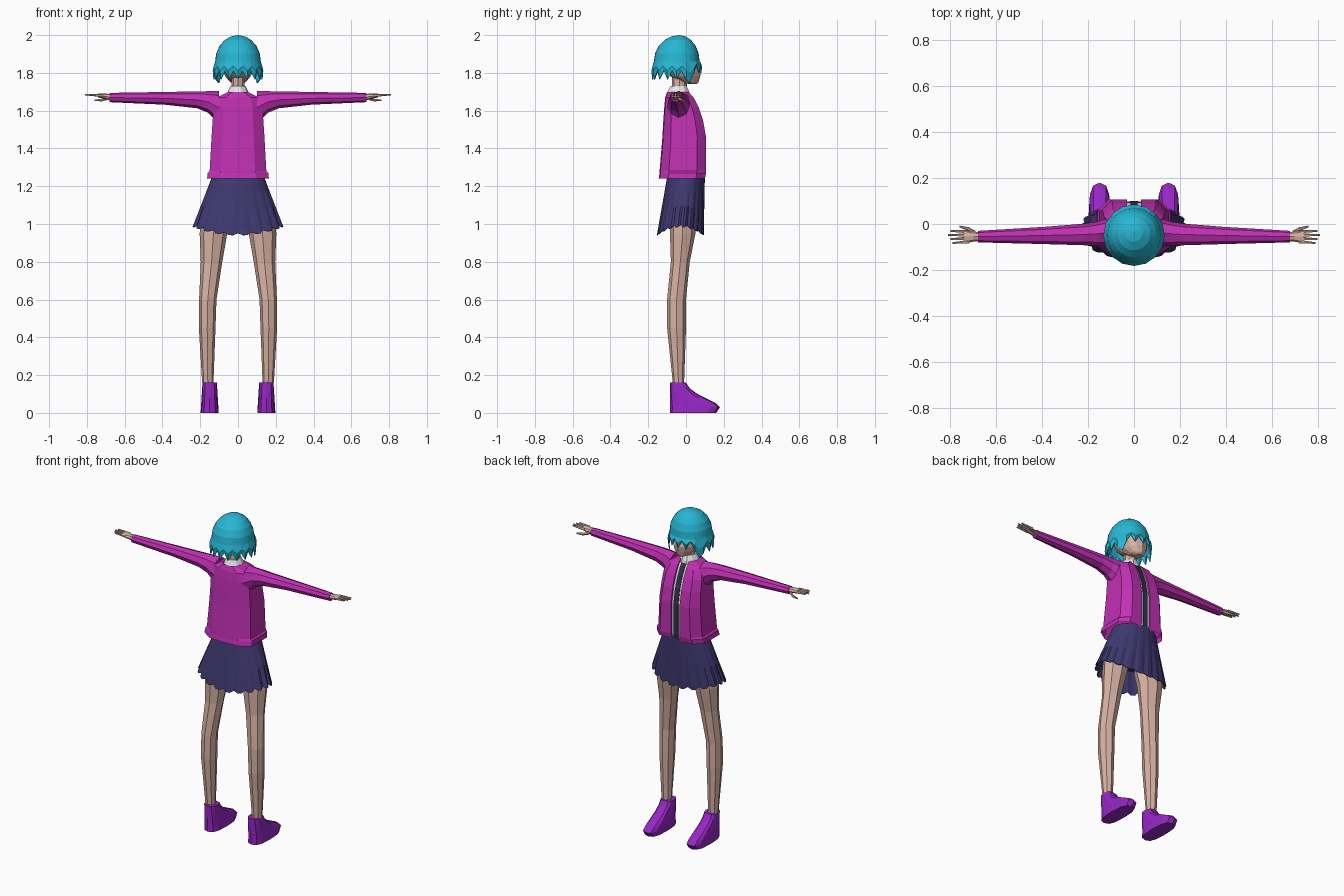
import bpy, bmesh
from math import sin, cos, pi, exp, copysign

default_cube = bpy.data.objects.get("Cube")
if default_cube:
    bpy.data.objects.remove(default_cube, do_unlink=True)


def material(name, red, green, blue):
    mat = bpy.data.materials.new(name)
    mat.use_nodes = True
    colour = (red, green, blue, 1)
    mat.diffuse_color = colour
    mat.node_tree.nodes["Principled BSDF"].inputs["Base Color"].default_value = colour
    return mat


SKIN = material("skin", .68, .44, .36)
HAIR = material("turquoise hair", .02, .47, .65)
JACKET = material("magenta knit", .53, .03, .45)
SKIRT = material("navy skirt", .05, .04, .16)
SHOE = material("purple shoe", .31, .02, .56)
WHITE = material("white shirt", .8, .8, .8)
TIE = material("dark tie", .03, .03, .07)


def loft(name, rings, mat, caps=True, closed=True, mirror=False, thick=0):
    """Skin a list of equal-length point rings."""
    bm = bmesh.new()
    rows = [[bm.verts.new(point) for point in ring] for ring in rings]
    count = len(rows[0])
    for lower, upper in zip(rows, rows[1:]):
        for i in range(count if closed else count - 1):
            k = (i + 1) % count
            bm.faces.new((lower[i], lower[k], upper[k], upper[i]))
    if caps:
        bm.faces.new(rows[0])
        bm.faces.new(rows[-1])
    bmesh.ops.remove_doubles(bm, verts=bm.verts, dist=.0001)
    bmesh.ops.recalc_face_normals(bm, faces=bm.faces)
    mesh = bpy.data.meshes.new(name)
    bm.to_mesh(mesh)
    bm.free()
    mesh.materials.append(mat)
    obj = bpy.data.objects.new(name, mesh)
    bpy.context.collection.objects.link(obj)
    if mirror:
        modifier = obj.modifiers.new("mirror", "MIRROR")
        modifier.use_clip = True
    if thick:
        modifier = obj.modifiers.new("thickness", "SOLIDIFY")
        modifier.thickness = thick


def circle(sides):
    """Cosine and sine pairs once around."""
    return [(cos(2 * pi * i / sides), sin(2 * pi * i / sides)) for i in range(sides)]


def squared(value, power):
    return copysign(abs(value) ** power, value)


def stack(name, levels, mat, sides=8, power=1, mirror=False):
    """Loft upward through levels of height, half width, back, front, centre x."""
    rings = []
    for z, width, back, front, middle in levels:
        rings.append([(middle + width * squared(c, power),
                       (front + back) / 2 + (front - back) / 2 * squared(s, power), z)
                      for c, s in circle(sides)])
    loft(name, rings, mat, mirror=mirror)


def reach(name, levels, mat, sides=8):
    """Loft sideways through levels of x, centre y and z, half depth and height."""
    rings = [[(x, y + depth * c, z + height * s) for c, s in circle(sides)]
             for x, y, z, depth, height in levels]
    loft(name, rings, mat, mirror=True)


# Legs and shoes
stack("legs", [
    (.16, .03, -.07, -.01, .16), (.45, .044, -.1, 0, .163),
    (.6, .046, -.1, 0, .16), (.8, .057, -.08, .02, .14),
    (.95, .073, -.085, .05, .13), (1.1, .09, -.085, .05, .1)], SKIN, mirror=True)

toes = [(0, .16), (.03, .18), (.05, .16), (.08, .1), (.1, .06), (.13, .02), (.16, 0)]
stack("shoes", [(z, .048 - z / 16, -.085, toe, .15) for z, toe in toes],
      SHOE, sides=12, power=.7, mirror=True)

# Pleated skirt, dipping at front and back
skirt_rows = []
for flare in (0, .3, .6, 1):
    row = []
    for i, (c, s) in enumerate(circle(60)):
        crease = i % 3 == 0
        fold = 1 - .06 * flare * crease
        drop = .265 + .045 * s * s - .012 * crease
        row.append(((.138 + .104 * flare) * fold * c,
                    (.1 + .025 * flare) * fold * s - .03 * flare,
                    1.25 - drop * flare))
    skirt_rows.append(row)
loft("skirt", skirt_rows, SKIRT, caps=False, thick=.004)
stack("shorts", [(1.04, .1, -.07, .05, 0), (1.1, .17, -.09, .06, 0),
                 (1.25, .13, -.1, .09, 0)], SKIRT)

# Open jacket: half outline from back centre to the front edge, mirrored
body = [(1.24, .164, -.145, .1), (1.27, .16, -.14, .106), (1.28, .15, -.14, .106),
        (1.46, .14, -.125, .106), (1.55, .134, -.12, .09), (1.62, .13, -.115, .066),
        (1.67, .11, -.11, .04), (1.7, .05, -.1, .01)]
OPENING = .03
jacket_rows = []
for z, width, back, front in body:
    depth = front - back
    outline = [(0, back), (width * .6, back + depth * .02),
               (width, back + depth * .2), (width, front - depth * .2),
               (width * .7, front), (OPENING, front), (OPENING, front - .016)]
    jacket_rows.append([(x, y, z) for x, y in outline])
loft("jacket", jacket_rows, JACKET, caps=False, closed=False, mirror=True)

# Sleeves flare into the armholes and taper to the wrists
sleeve_levels = []
for t in (0, .1, .2, .5, 1):
    armhole = exp(-10 * t)
    bottom = 1.62 + .025 * t - .09 * armhole
    top = 1.704 - .01 * t
    sleeve_levels.append((.1 + .58 * t, -.045 - .01 * t + .01 * armhole, (top + bottom) / 2,
                          .05 - .025 * t + .015 * armhole, (top - bottom) / 2))
reach("sleeves", sleeve_levels, JACKET)


# Shirt front and tie follow the chest
def strip(name, width, inset, mat):
    rows = [[(-width, front - inset, z), (width, front - inset, z)]
            for z, _, _, front in body]
    loft(name, rows, mat, caps=False, closed=False, thick=.003)


strip("shirt_front", OPENING + .003, .012, WHITE)
strip("tie", .016, .005, TIE)

# Collar and neck
stack("collar", [(1.67, .06, -.1, .026, 0), (1.7, .055, -.1, .02, 0),
                 (1.73, .04, -.084, .006, 0)], WHITE, sides=10)
stack("neck", [(z, .034, -.074, .004, 0) for z in (1.68, 1.8)], SKIN)

# Head with a tapering chin
stack("head", [
    (1.74, .02, .02, .056, 0), (1.75, .04, -.02, .066, 0), (1.78, .066, -.08, .075, 0),
    (1.81, .08, -.115, .08, 0), (1.85, .09, -.13, .066, 0), (1.91, .085, -.12, .045, 0),
    (1.95, .05, -.09, 0, 0)], SKIN, sides=12)

# Bobbed hair: a dome ending in pointed locks, longest beside the face
SIDES = 32
EDGE = 1.86
hair_rows = []
for step in range(6):
    rise, spread = cos(step * pi / 10), sin(step * pi / 10)
    hair_rows.append([(.121 * spread * s, -.035 - .014 * spread + .121 * spread * c,
                       EDGE + .14 * rise) for c, s in circle(SIDES)])
for part in (.5, 1):
    row = []
    for i, (c, s) in enumerate(circle(SIDES)):
        place = min(i, SIDES - i)
        between = place % 2
        tip = (1.8 if place < 5 else 1.765) + .045 * between
        if place == 5:
            tip = 1.745
        radius = .138 - .008 * part - .006 * part * between
        row.append((radius * s, -.049 + radius * c, EDGE + (tip - EDGE) * part))
    hair_rows.append(row)
loft("hair", hair_rows, HAIR, caps=False, thick=.006)

# Hands: palm, four fingers and a thumb
reach("palms", [(.66, -.055, 1.67, .018, .018), (.7, -.055, 1.675, .022, .015),
                (.74, -.055, 1.68, .03, .01)], SKIN)
for k, finger in enumerate(("index", "middle", "ring", "little")):
    root = -.034 - .0145 * k
    tip = .81 - .01 * abs(k - 1)
    reach(finger + "_fingers", [(.72, root, 1.68, .008, .008),
                                (tip, root + .003 - .003 * k, 1.685, .004, .004)],
          SKIN, sides=5)
reach("thumbs", [(.69, -.04, 1.665, .01, .01), (.72, -.022, 1.656, .008, .008),
                 (.76, -.011, 1.655, .004, .004)], SKIN, sides=6)
